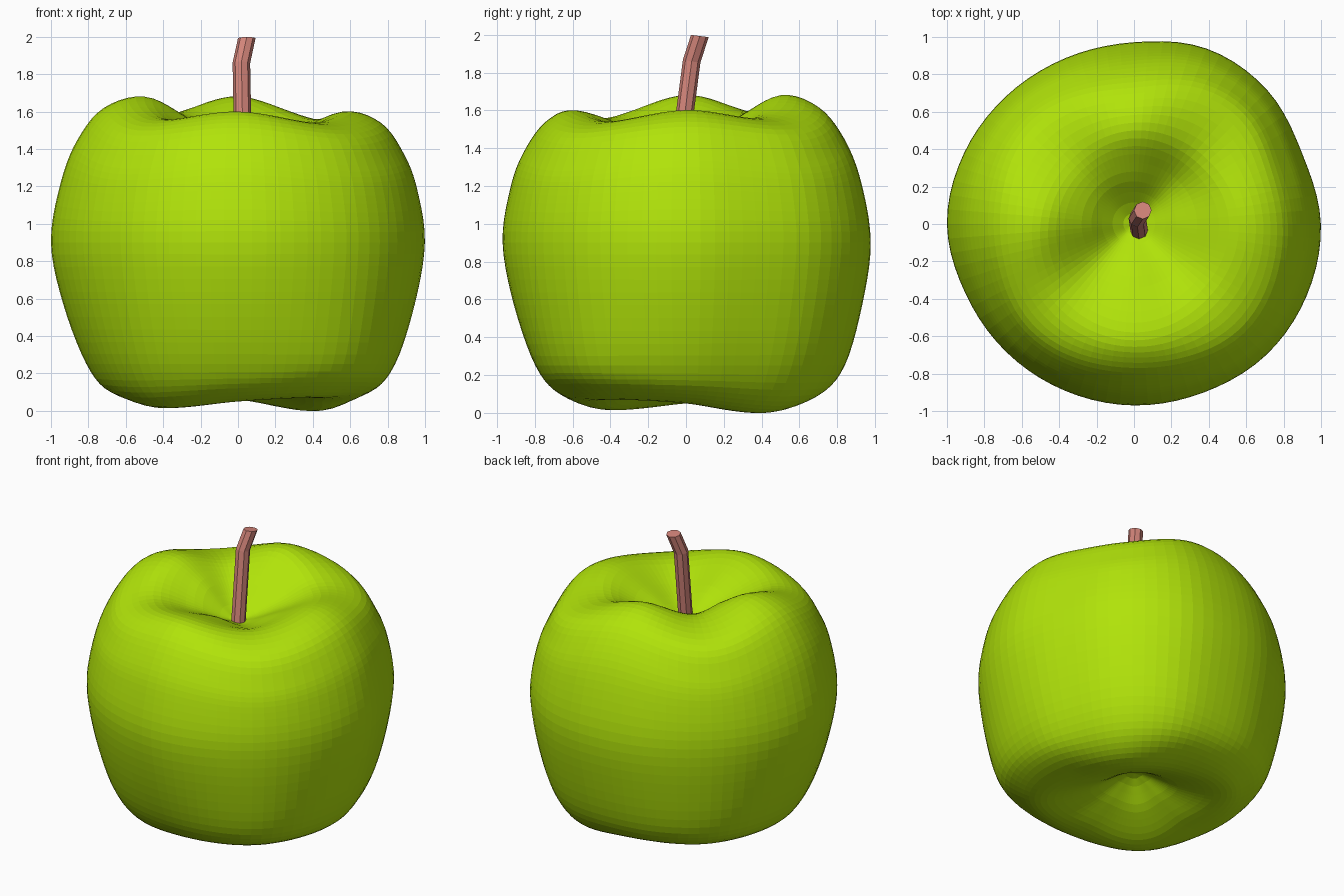
import bpy, bmesh, math
from mathutils import Vector

if "Cube" in bpy.data.objects:
    bpy.data.objects.remove(bpy.data.objects["Cube"])


def catmull(a, b, c, d, t):
    return 0.5 * (2 * b + (c - a) * t + (2 * a - 5 * b + 4 * c - d) * t * t
                  + (3 * b - a - 3 * c + d) * t ** 3)


def around(values, turn):
    """Smooth periodic lookup, turn in 0..1 counter-clockwise from +x."""
    n = len(values)
    i = math.floor(turn * n)
    return catmull(*(values[(i + k) % n] for k in (-1, 0, 1, 2)), turn * n - i)


def finish(bm, name, color):
    bmesh.ops.recalc_face_normals(bm, faces=bm.faces)
    mesh = bpy.data.meshes.new(name)
    bm.to_mesh(mesh)
    bm.free()
    obj = bpy.data.objects.new(name, mesh)
    bpy.context.collection.objects.link(obj)
    mat = bpy.data.materials.new(name + "_color")
    mat.diffuse_color = (*color, 1)
    mat.use_nodes = True
    mat.node_tree.nodes["Principled BSDF"].inputs["Base Color"].default_value = mat.diffuse_color
    mesh.materials.append(mat)
    return obj


def skin(bm, rings):
    for lo, hi in zip(rings, rings[1:]):
        n = len(lo)
        for j in range(n):
            bm.faces.new((lo[j], lo[(j + 1) % n], hi[(j + 1) % n], hi[j]))


# Fruit measures by direction: right, back right, back, back left, left, ...
OUTLINE = [.999, .975, 1.01, 1.015, .972, .96, .967, .985,
           1.0, .975, .967, .965, .97, .975, .995, 1.0]
TOP_Z = [1.60, 1.56, 1.68, 1.59, 1.68, 1.56, 1.60, 1.54]
TOP_R = [.56, .52, .50, .48, .50, .55, .58, .56]
INNER_Z = [1.48, 1.46, 1.56, 1.54, 1.57, 1.47, 1.50, 1.45]
LOW_R = [.84, .86, .86, .88, .81, .84, .82, .88]
LOW_Z = [.05, .0, .06, .07, .05, .015, .05, .07]
FOOT_R = [.45, .53, .48, .56, .45, .51, .47, .56]
PIT_Z, DIMPLE_Z = 1.37, .25
SEGMENTS, STEPS = 80, 5


def profile(turn):
    """Lobed section from the bottom dimple over the side to the top pit."""
    R = around(OUTLINE, turn)
    tz, tr, iz = (around(v, turn) for v in (TOP_Z, TOP_R, INNER_Z))
    low, bz, br = (around(v, turn) for v in (LOW_R, LOW_Z, FOOT_R))
    up = tz - 1.6
    pts = [(0, DIMPLE_Z), (br * .5, bz * .5 + .10), (br, bz),
           (low * R * .84, bz * .8 + .06), (low * R, .25),
           ((low * .4 + .61) * R, .57), (R, .9),
           ((.96 - up * .15) * R, 1.18 + up * .5),
           ((.89 - up * .4) * R, tz - .23),
           ((.765 - up * .6) * R, tz - .06), (tr, tz), (.28, iz), (0, PIT_Z)]
    ext = [(-pts[1][0], pts[1][1])] + pts + [(-.28, iz)]
    out = []
    for i in range(len(pts) - 1):
        for s in range(STEPS):
            out.append([catmull(*(ext[i + k][c] for k in range(4)), s / STEPS)
                        for c in (0, 1)])
    return out[1:]


# Fruit body
bm = bmesh.new()
columns = [profile(j / SEGMENTS) for j in range(SEGMENTS)]
rings = []
for i in range(len(columns[0])):
    ring = []
    for j, col in enumerate(columns):
        a = math.tau * j / SEGMENTS
        r, z = col[i]
        ring.append(bm.verts.new((r * math.cos(a), r * math.sin(a), max(z, 0))))
    rings.append(ring)
skin(bm, rings)
for ring, z in ((rings[0], DIMPLE_Z), (rings[-1], PIT_Z)):
    tip = bm.verts.new((0, 0, z))
    for j in range(SEGMENTS):
        bm.faces.new((ring[j], ring[(j + 1) % SEGMENTS], tip))
finish(bm, "fruit", (.44, .77, .003))

# Bent eight-sided stem
bm = bmesh.new()
path = [Vector(p) for p in ((.028, -.04, 1.33), (.018, .03, 1.86), (.047, .073, 1.993))]
dirs = [path[1] - path[0], path[2] - path[0], Vector((.0, .1, .8))]
rings = []
for p, d in zip(path, dirs):
    q = Vector((0, 0, 1)).rotation_difference(d)
    rings.append([bm.verts.new(p + q @ Vector((.047 * math.cos(k * math.tau / 8),
                                               .047 * math.sin(k * math.tau / 8), 0)))
                  for k in range(8)])
skin(bm, rings)
bm.faces.new(rings[0])
bm.faces.new(rings[-1])
finish(bm, "stem", (.67, .24, .2))
